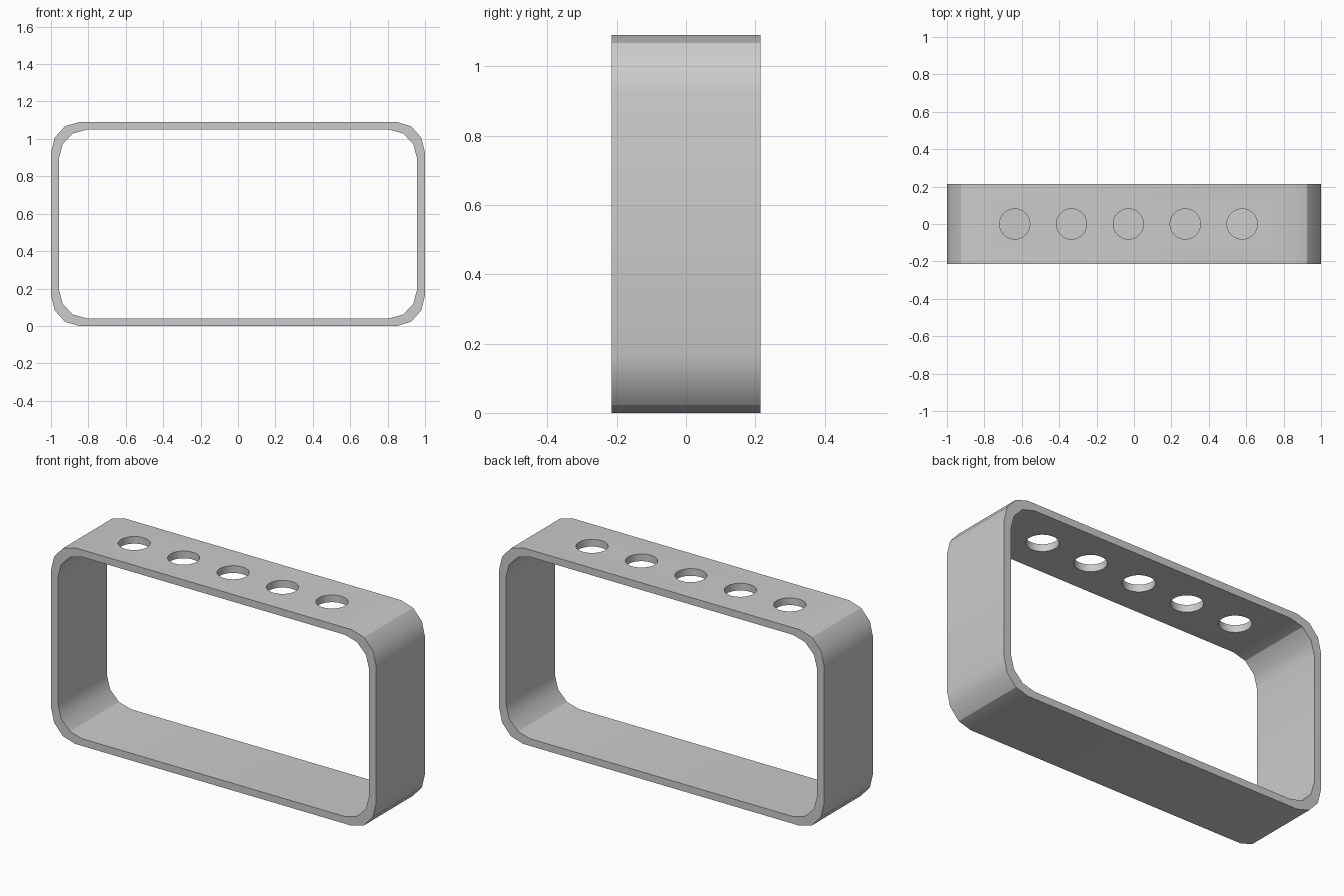
import bpy
import bmesh
from math import sin, cos, pi, radians

cube = bpy.data.objects.get("Cube")
if cube:
    bpy.data.objects.remove(cube, do_unlink=True)

HEIGHT, HALF_DEPTH = 1.09, 0.215

grey = bpy.data.materials.new("light grey")
grey.use_nodes = True
colour = (0.6, 0.6, 0.6, 1)
grey.diffuse_color = colour
grey.node_tree.nodes["Principled BSDF"].inputs["Base Color"].default_value = colour


def rounded_outline(half_w, half_h, rx, rz, steps=3):
    """Rectangle in the xz plane with faceted elliptical corners."""
    points = []
    for corner, (sx, sz) in enumerate([(1, 1), (-1, 1), (-1, -1), (1, -1)]):
        for i in range(steps + 1):
            a = (corner + i / steps) * pi / 2
            points.append((sx * (half_w - rx) + rx * cos(a),
                           HEIGHT / 2 + sz * (half_h - rz) + rz * sin(a)))
    return points


# Hollow frame: outer and inner loops bridged front to back
outer = rounded_outline(1.0, HEIGHT / 2, 0.15, 0.165)
inner = rounded_outline(0.957, HEIGHT / 2 - 0.04, 0.15, 0.153)
bm = bmesh.new()
loops = [[bm.verts.new((x, y, z)) for x, z in outline]
         for outline, y in ((outer, -HALF_DEPTH), (outer, HALF_DEPTH),
                            (inner, HALF_DEPTH), (inner, -HALF_DEPTH))]
count = len(outer)
for k in range(4):
    a, b = loops[k], loops[(k + 1) % 4]
    for i in range(count):
        j = (i + 1) % count
        bm.faces.new((a[i], a[j], b[j], b[i]))
bmesh.ops.recalc_face_normals(bm, faces=bm.faces)
mesh = bpy.data.meshes.new("frame")
bm.to_mesh(mesh)
bm.free()
mesh.materials.append(grey)
frame = bpy.data.objects.new("frame", mesh)
bpy.context.collection.objects.link(frame)

# Row of round holes through the top wall only
for i in range(5):
    bpy.ops.mesh.primitive_cylinder_add(
        vertices=48, radius=0.081, depth=0.2,
        location=(-0.03 + (i - 2) * 0.304, 0, HEIGHT))
    cutter = bpy.context.object
    cutter.name = "hole_cutter"
    cutter.hide_render = True
    cutter.data.materials.append(grey)
    cut = frame.modifiers.new("hole", 'BOOLEAN')
    cut.operation = 'DIFFERENCE'
    cut.solver = 'EXACT'
    cut.object = cutter
    bpy.context.view_layer.objects.active = frame
    bpy.ops.object.modifier_apply(modifier=cut.name)
    bpy.data.objects.remove(cutter, do_unlink=True)

# Smooth the corners, keep the rims crisp
bpy.ops.object.select_all(action='DESELECT')
frame.select_set(True)
bpy.context.view_layer.objects.active = frame
bpy.ops.object.shade_smooth_by_angle(angle=radians(30))
